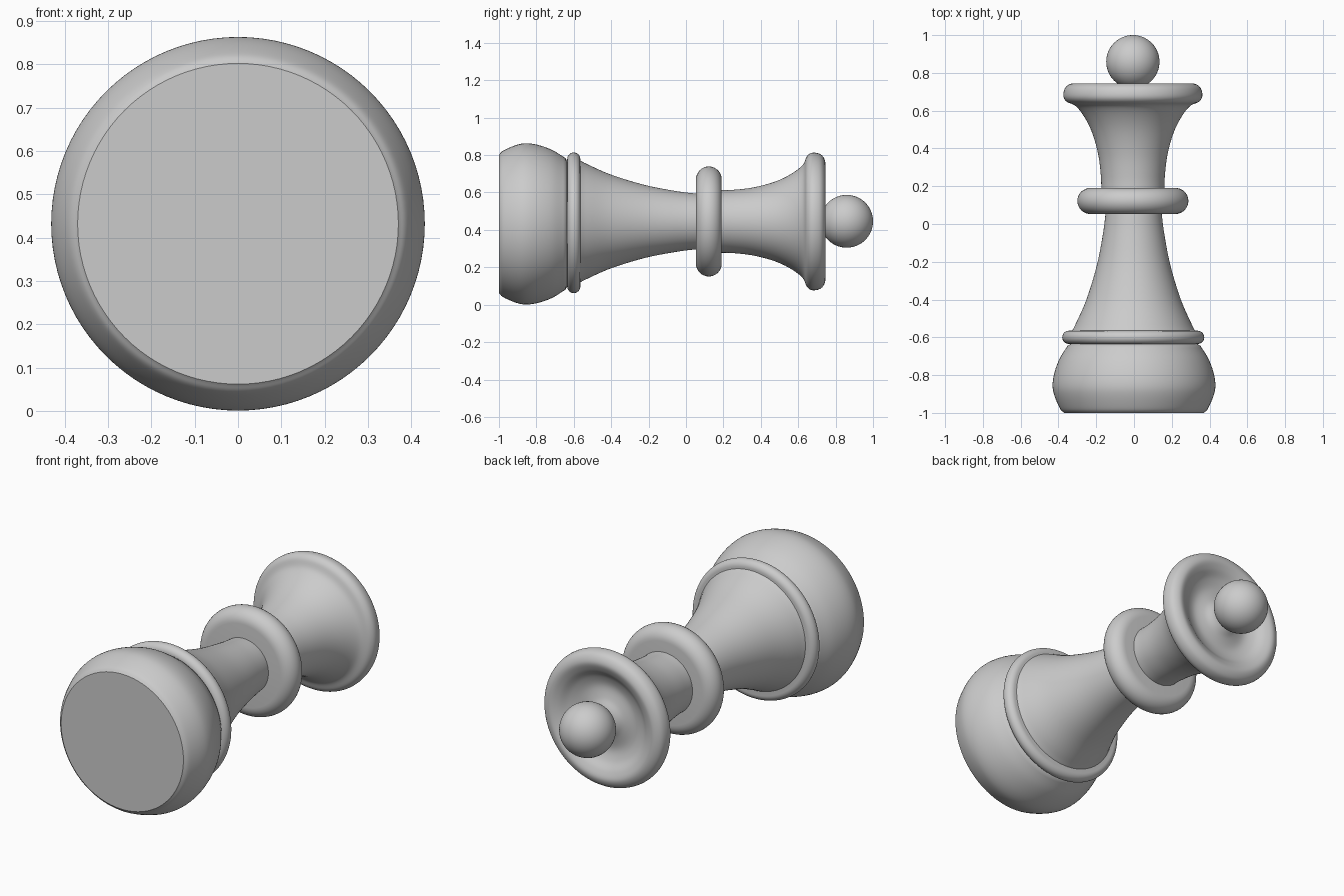
import bpy, bmesh, math
from mathutils import Vector, Matrix

cube = bpy.data.objects.get("Cube")
if cube:
    bpy.data.objects.remove(cube, do_unlink=True)

grey = bpy.data.materials.new("plain_grey")
grey.use_nodes = True
colour = (0.6, 0.6, 0.6, 1)
grey.diffuse_color = colour
grey.node_tree.nodes["Principled BSDF"].inputs["Base Color"].default_value = colour

SEGMENTS = 96
AXIS_X, AXIS_Z = -0.006, 0.445


def smooth_curve(points, steps=6):
    """Catmull-Rom curve through (radius, y) points."""
    p = [Vector(q) for q in points]
    p = [2 * p[0] - p[1]] + p + [2 * p[-1] - p[-2]]
    out = []
    for a, b, c, d in zip(p, p[1:], p[2:], p[3:]):
        for i in range(steps):
            t = i / steps
            out.append(0.5 * (2 * b + (c - a) * t + (2 * a - 5 * b + 4 * c - d) * t ** 2
                              + (3 * b - a - 3 * c + d) * t ** 3))
    return [tuple(q) for q in out] + [tuple(points[-1])]


def round_edge(radius, y, tube, steps=16):
    """Half-round outer edge, from front to back."""
    angles = [math.pi * (i / steps - 0.5) for i in range(steps + 1)]
    return [(radius - tube + tube * math.cos(a), y + tube * math.sin(a)) for a in angles]


def lathe(name, profile, x=AXIS_X, z=AXIS_Z):
    """Turn a (radius, y) profile around the y axis."""
    bm = bmesh.new()
    verts = [bm.verts.new((r, y, 0)) for r, y in profile]
    edges = [bm.edges.new(pair) for pair in zip(verts, verts[1:])]
    bmesh.ops.spin(bm, geom=verts + edges, cent=(0, 0, 0), axis=(0, 1, 0),
                   angle=math.tau, steps=SEGMENTS)
    bmesh.ops.remove_doubles(bm, verts=bm.verts, dist=0.0002)
    bmesh.ops.recalc_face_normals(bm, faces=bm.faces)
    return finish(name, bm, (x, 0, z))


def finish(name, bm, location):
    mesh = bpy.data.meshes.new(name)
    bm.to_mesh(mesh)
    bm.free()
    mesh.materials.append(grey)
    obj = bpy.data.objects.new(name, mesh)
    bpy.context.collection.objects.link(obj)
    obj.location = location
    bpy.ops.object.select_all(action='DESELECT')
    obj.select_set(True)
    bpy.context.view_layer.objects.active = obj
    bpy.ops.object.shade_smooth_by_angle(angle=math.radians(40))
    return obj


# Heavy bulging base with a flat foot
bulge = smooth_curve([(0.37, -1), (0.392, -0.977), (0.421, -0.91), (0.431, -0.855),
                      (0.422, -0.79), (0.395, -0.715), (0.352, -0.645)])
lathe("base", [(0, -1)] + bulge + [(0.335, -0.635), (0, -0.635)], 0, 0.432)

# Thin collar above the base
lathe("base_collar", [(0, -0.635)] + round_edge(0.376, -0.6, 0.035) + [(0, -0.565)],
      -0.004, 0.438)

# Tapering lower stem
taper = smooth_curve([(0.325, -0.565), (0.305, -0.525), (0.25, -0.4), (0.195, -0.22),
                      (0.162, -0.05), (0.147, 0.07)])
lathe("lower_stem", [(0, -0.58)] + taper + [(0, 0.07)], -0.002)

# Wide ring in the middle
lathe("middle_ring", [(0, 0.053)] + round_edge(0.294, 0.122, 0.069) + [(0, 0.191)])

# Flared head with a rounded lip and a dished end
flare = smooth_curve([(0.167, 0.17), (0.169, 0.25), (0.182, 0.36), (0.211, 0.47),
                      (0.25, 0.555), (0.3, 0.622), (0.351, 0.648), (0.368, 0.68),
                      (0.356, 0.724), (0.316, 0.745), (0.272, 0.731), (0.225, 0.7),
                      (0.17, 0.684), (0.11, 0.695), (0.06, 0.718), (0, 0.725)])
lathe("flared_head", [(0, 0.17)] + flare)

# Ball finial
bm = bmesh.new()
bmesh.ops.create_uvsphere(bm, u_segments=64, v_segments=32, radius=0.141,
                          matrix=Matrix.Rotation(math.pi / 2, 4, 'X'))
finish("ball_finial", bm, (AXIS_X, 0.859, AXIS_Z + 0.001))
